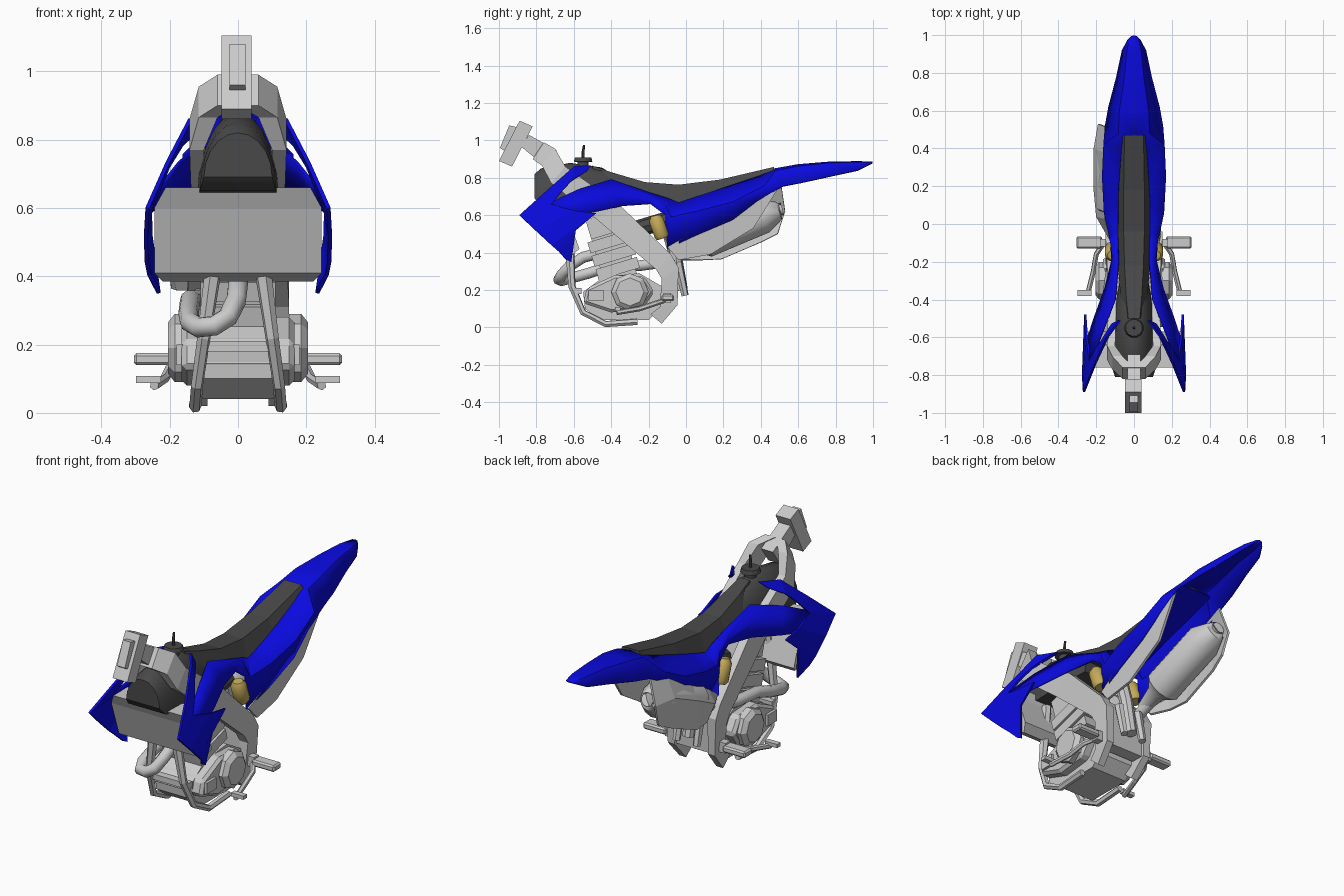
import bpy, bmesh, math
from mathutils import Vector


def material(name, col):
    m = bpy.data.materials.new(name)
    m.diffuse_color = (*col, 1)
    return m


BLUE = material("blue_plastic", (0.003, 0.003, 0.75))
DARK = material("dark_vinyl", (0.065, 0.065, 0.065))
GOLD = material("gold_metal", (0.55, 0.4, 0.1))


def build(name, verts, faces, mat=None, mirror=False, thick=0, bevel=0, smooth=0):
    bm = bmesh.new()
    vs = [bm.verts.new(v) for v in verts]
    for f in faces:
        bm.faces.new([vs[i] for i in f])
    bmesh.ops.recalc_face_normals(bm, faces=bm.faces)
    me = bpy.data.meshes.new(name)
    bm.to_mesh(me)
    bm.free()
    ob = bpy.data.objects.new(name, me)
    bpy.context.collection.objects.link(ob)
    if mat:
        me.materials.append(mat)
    if bevel:
        b = ob.modifiers.new("bevel", 'BEVEL')
        b.width, b.segments = bevel, 1
    if mirror:
        ob.modifiers.new("mirror", 'MIRROR')
    if thick:
        s = ob.modifiers.new("solid", 'SOLIDIFY')
        s.thickness, s.offset = thick, 0
    if smooth:
        bpy.ops.object.select_all(action='DESELECT')
        ob.select_set(True)
        bpy.context.view_layer.objects.active = ob
        bpy.ops.object.shade_smooth_by_angle(angle=math.radians(smooth))
    return ob


def loft(name, rings, **kw):
    """Closed solid through rings of equal point count."""
    n, k = len(rings[0]), len(rings)
    faces = [(r*n+i, r*n+(i+1) % n, (r+1)*n+(i+1) % n, (r+1)*n+i)
             for r in range(k-1) for i in range(n)]
    faces += [tuple(range(n)), tuple(range((k-1)*n, k*n))]
    return build(name, [p for r in rings for p in r], faces, **kw)


def sheet(name, rows, **kw):
    """Thin shell through rows of points."""
    n = len(rows[0])
    faces = [(r*n+i, r*n+i+1, (r+1)*n+i+1, (r+1)*n+i)
             for r in range(len(rows)-1) for i in range(n-1)]
    return build(name, [p for r in rows for p in r], faces, **kw)


def prism(name, outline, x0, x1, **kw):
    """Side profile (y, z) extruded between two x values."""
    return loft(name, [[(x, y, z) for y, z in outline] for x in (x0, x1)], **kw)


def rod(name, path, n=10, **kw):
    """Round solid along (x, y, z, radius) points."""
    pts = [Vector(p[:3]) for p in path]
    side, rings, prev = None, [], None
    for i, p in enumerate(pts):
        t = (pts[min(i+1, len(pts)-1)] - pts[max(i-1, 0)]).normalized()
        if side is None:
            side = t.orthogonal().normalized()
        else:
            side = prev.rotation_difference(t) @ side
        prev, other, r = t, t.cross(side), path[i][3]
        rings.append([p + r*(math.cos(a)*side + math.sin(a)*other)
                      for a in [math.tau*j/n for j in range(n)]])
    return loft(name, rings, **kw)


def box(name, x, y, z, **kw):
    return prism(name, [(y[0], z[0]), (y[1], z[0]), (y[1], z[1]), (y[0], z[1])], *x, **kw)


# Head tube with raised front rib, and the neck behind it
prism("head_tube", [(-1, .89), (-.89, 1.105), (-.82, 1.075), (-.93, .86)], -.048, .04)
prism("head_tube_rib", [(-.995, .96), (-.945, 1.08), (-.9, 1.07), (-.95, .93)], -.025, .022)
prism("frame_neck", [(-.88, .965), (-.84, 1.03), (-.69, .945), (-.75, .86)], -.035, .035)

# Twin frame spars meeting in an arch at the neck
spar = [(-.76, .99, -.82, .9, 0, .06), (-.70, .955, -.77, .865, .06, .115),
        (-.645, .86, -.72, .77, .1, .142), (-.35, .65, -.48, .58, .09, .135),
        (-.08, .39, -.16, .31, .10, .15), (-.04, .32, -.13, .26, .10, .15),
        (-.045, .12, -.14, .11, .10, .14), (-.13, .02, -.19, .07, .09, .13)]
loft("frame_spar", [[(a, y0, z0), (b, y0, z0), (b, y1, z1), (a, y1, z1)]
                    for y0, z0, y1, z1, a, b in spar], mirror=True)
box("swingarm_cross_member", (-.11, .11), (-.13, -.06), (.12, .36))

# Down tubes and lower cradle
rod("down_tube", [(.06, -.62, .6, .025), (.075, -.62, .4, .025), (.1, -.61, .22, .02),
                  (.12, -.55, .08, .018), (.125, -.43, .018, .018), (.125, -.26, .03, .018)],
    n=6, mirror=True)
box("cradle_brace", (-.12, .12), (-.6, -.56), (.18, .21))

# Fuel tank, cap and breather
tank = [(-.81, .69, .82, .1), (-.775, .65, .85, .112), (-.62, .62, .88, .12),
        (-.45, .64, .855, .105), (-.3, .66, .76, .075)]
loft("fuel_tank", [[(w*math.cos(math.pi*i/10), y, a+(b-a)*math.sin(math.pi*i/10))
                    for i in range(11)] for y, a, b, w in tank], mat=DARK, smooth=40)
rod("tank_cap", [(0, -.55, .86, .03), (0, -.55, .885, .03), (0, -.55, .886, .052),
                 (0, -.55, .908, .045)], n=12, mat=DARK)
rod("tank_breather", [(0, -.55, .9, .008), (0, -.55, .94, .008), (0, -.545, .975, .006)], n=6, mat=DARK)

# Seat and its base
seat = [(-.5, .865, .83, .03, .04), (-.4, .83, .76, .04, .07), (-.22, .777, .70, .05, .085),
        (-.04, .763, .65, .055, .09), (.18, .79, .72, .055, .088), (.47, .858, .825, .05, .066)]
loft("seat", [[(-wb, y, zb), (-wt, y, zt), (wt, y, zt), (wb, y, zb)]
              for y, zt, zb, wt, wb in seat], mat=DARK)
sheet("seat_base", [[(0, y, z), (w, y, z)] for y, z, w in
                    [(-.06, .638, .09), (.18, .707, .085), (.49, .815, .1)]],
      mat=BLUE, mirror=True, thick=.008)

# Side bodywork running back into the tail fender
sheet("bodywork", [
    [(.23, -.74, .66), (.243, -.69, .625), (.255, -.64, .59)],
    [(.17, -.58, .735), (.195, -.54, .68), (.21, -.5, .615)],
    [(.1, -.4, .79), (.14, -.37, .72), (.152, -.34, .65)],
    [(.083, -.2, .72), (.11, -.19, .69), (.115, -.19, .66)],
    [(.085, -.1, .69), (.12, -.11, .65), (.12, -.11, .60)],
    [(.085, -.04, .665), (.125, -.08, .59), (.12, -.1, .42)],
    [(.085, .1, .71), (.155, .06, .62), (.145, .05, .49)],
    [(.08, .22, .75), (.165, .25, .67), (.155, .25, .575)],
    [(.065, .4, .81), (.158, .42, .755), (.148, .38, .675)],
    [(0, .47, .845), (.08, .48, .835), (.15, .52, .755)],
    [(0, .6, .868), (.075, .6, .858), (.132, .62, .775)],
    [(0, .77, .882), (.05, .77, .876), (.09, .78, .81)],
    [(0, .92, .884), (.035, .92, .88), (.06, .92, .84)],
    [(0, .998, .882), (.015, .994, .88), (.03, .975, .868)]],
    mat=BLUE, mirror=True, thick=.01, smooth=35)

# Radiator shroud: upper arm and lower blade
sheet("shroud_arm", [
    [(.075, -.51, .865), (.115, -.53, .835)],
    [(.14, -.6, .86), (.165, -.61, .785)],
    [(.205, -.74, .735), (.205, -.67, .72)],
    [(.265, -.89, .6), (.235, -.73, .645)]], mat=BLUE, mirror=True, thick=.012)
sheet("shroud_blade", [
    [(.265, -.89, .6), (.23, -.73, .66)],
    [(.27, -.8, .515), (.25, -.6, .625)],
    [(.267, -.72, .44), (.258, -.48, .61)],
    [(.26, -.68, .405), (.256, -.59, .52)],
    [(.235, -.645, .365), (.232, -.615, .35)]], mat=BLUE, mirror=True, thick=.012)

# Radiator, leaning back at the bottom and narrowing at the top
core = [(-.76, .66, .212), (-.73, .6, .245), (-.665, .41, .245), (-.61, .385, .22),
        (-.57, .42, .245), (-.635, .6, .24), (-.64, .66, .212)]
loft("radiator", [[(s*x, y, z) for y, z, x in core] for s in (-1, 1)])
rod("radiator_hose", [(.055, -.7, .64, .02), (.06, -.7, .69, .02), (.045, -.62, .71, .018)],
    n=8, mirror=True)

# Engine: crankcase, finned cylinder, head, covers
prism("crankcase", [(-.54, .1), (-.55, .19), (-.44, .27), (-.25, .29), (-.13, .22),
                    (-.14, .1), (-.2, .04), (-.46, .04)], -.11, .11)
prism("side_case", [(-.55, .13), (-.53, .21), (-.38, .28), (-.22, .27), (-.17, .19),
                    (-.23, .1), (-.4, .08)], -.165, .165, bevel=.015)
rod("clutch_cover", [(.15, -.3, .19, .1), (.185, -.3, .19, .1), (.205, -.3, .19, .075)],
    n=8, mirror=True)
box("case_boss", (.16, .18), (-.52, -.44), (.14, .2), mirror=True)
ux, uz = -.29, .957                      # cylinder lean (y, z)


def leaning(s0, s1, half):
    at = lambda s, t: (-.33 + ux*s + uz*t, .2 + uz*s - ux*t)
    return [at(s0, -half), at(s0, half), at(s1, half), at(s1, -half)]


prism("cylinder_core", leaning(.05, .38, .09), -.085, .085)
for i in range(3):
    prism("cylinder_block", leaning(.09+i*.075, .15+i*.075, .115), -.11, .11)
prism("cylinder_head", leaning(.31, .42, .09), -.1, .1)
rod("intake", [(0, -.36, .5, .04), (0, -.22, .54, .045), (0, -.1, .57, .05)], n=8, mat=DARK)

# Exhaust header and muffler
rod("exhaust_pipe", [(0, -.45, .4, .03), (0, -.55, .375, .03), (-.005, -.62, .33, .03),
                     (-.03, -.665, .28, .03), (-.07, -.68, .255, .03), (-.115, -.665, .25, .03),
                     (-.14, -.61, .265, .03), (-.145, -.52, .29, .03), (-.14, -.4, .33, .03),
                     (-.12, -.25, .33, .03), (-.09, -.1, .35, .03), (-.11, .04, .44, .03)], smooth=50)
rod("muffler", [(-.1, -.05, .40, .03), (-.105, .05, .445, .05), (-.11, .1, .465, .095),
                (-.118, .41, .595, .095), (-.13, .49, .625, .055), (-.13, .515, .636, .035),
                (-.13, .48, .622, .025)], n=14, smooth=35)

# Rear side panels: plain right, bulged left over the muffler
loft("right_side_panel", [[(x+dx, y, z) for x, y, z in
     [(.13, -.04, .36), (.12, -.1, .43), (.145, .2, .6), (.135, .5, .755), (.125, .36, .53), (.125, .13, .39)]]
     for dx in (0, .014)])
sheet("left_side_panel", [
    [(-.12, -.09, .43), (-.13, -.06, .4), (-.13, -.02, .36)],
    [(-.15, .03, .51), (-.195, .04, .45), (-.175, .08, .36)],
    [(-.155, .2, .6), (-.21, .2, .53), (-.19, .19, .365)],
    [(-.15, .38, .71), (-.208, .4, .62), (-.19, .4, .455)],
    [(-.14, .51, .755), (-.185, .53, .62), (-.175, .49, .5)]], thick=.012)

# Shock body, linkage and gold reservoirs
rod("rear_shock", [(0, -.12, .6, .035), (0, -.06, .4, .035), (0, -.02, .2, .03)], n=8)
rod("shock_link", [(.06, -.045, .35, .025), (.06, -.005, .17, .02)], n=6, mirror=True)
rod("gold_reservoir", [(.115, -.125, .475, .03), (.115, -.13, .49, .04), (.115, -.16, .575, .04),
                       (.115, -.165, .598, .025)], n=12, mat=GOLD, mirror=True, smooth=35)

# Foot pegs and control levers
box("foot_peg", (.17, .305), (-.13, -.065), (.14, .175), mirror=True, bevel=.008)
box("foot_peg_mount", (.12, .18), (-.12, -.08), (.13, .185), mirror=True)
rod("pedal_arm", [(.16, -.1, .15, .014), (.2, -.16, .13, .014), (.215, -.25, .1, .014),
                  (.245, -.37, .08, .014)], n=6, mirror=True)
box("pedal_pad", (.225, .298), (-.38, -.35), (.088, .108), mirror=True)
